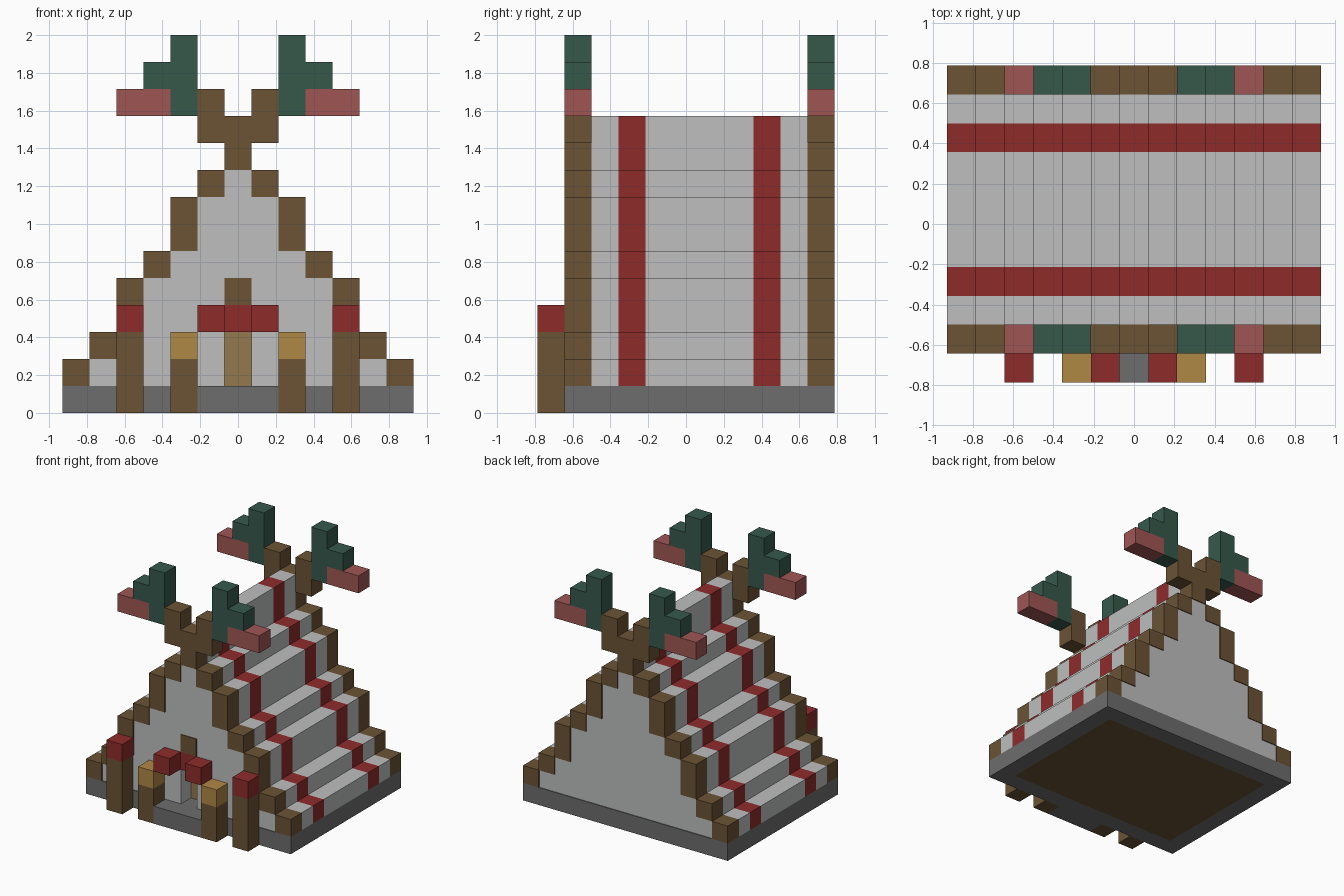
import bpy
import bmesh

if "Cube" in bpy.data.objects:
    bpy.data.objects.remove(bpy.data.objects["Cube"])

U = 1 / 7  # edge length of one block


def material(name, rgb):
    linear = [((c / 255 + 0.055) / 1.055) ** 2.4 for c in rgb]
    mat = bpy.data.materials.new(name)
    mat.use_nodes = True
    mat.diffuse_color = (*linear, 1)
    mat.node_tree.nodes["Principled BSDF"].inputs["Base Color"].default_value = (*linear, 1)
    return mat


wood = material("dark wood", (107, 83, 53))
tan = material("tan wood", (147, 120, 77))
gold = material("gold", (176, 136, 69))
stone = material("grey stone", (109, 109, 109))
white = material("off white", (189, 191, 190))
red = material("red", (143, 43, 43))
green = material("dark green", (54, 88, 75))
pink = material("dusty pink", (159, 86, 84))


def finish(name, bm, *mats):
    bmesh.ops.recalc_face_normals(bm, faces=bm.faces)
    mesh = bpy.data.meshes.new(name)
    bm.to_mesh(mesh)
    bm.free()
    for mat in mats:
        mesh.materials.append(mat)
    obj = bpy.data.objects.new(name, mesh)
    bpy.context.collection.objects.link(obj)
    return obj


def add_box(bm, x0, x1, y0, y1, z0, z1):
    """Add a box given by its limits in block units."""
    verts = bmesh.ops.create_cube(bm, size=1)["verts"]
    for v in verts:
        v.co.x = (x0 if v.co.x < 0 else x1) * U
        v.co.y = (y0 if v.co.y < 0 else y1) * U
        v.co.z = (z0 if v.co.z < 0 else z1) * U


def box(name, mat, *limits):
    bm = bmesh.new()
    add_box(bm, *limits)
    return finish(name, bm, mat)


def columns(name, mat, row, cells):
    """Block columns (x, bottom, top) in one row, mirrored left to right."""
    bm = bmesh.new()
    for x, z0, z1 in cells:
        for cx in {x, -x}:
            add_box(bm, cx - 0.5, cx + 0.5, row - 0.5, row + 0.5, z0, z1)
    return finish(name, bm, mat)


def stepped_outline(tops, door_top=None):
    """Stepped gable outline; tops run from the centre column outward."""
    half = []
    for i, top in enumerate(tops):
        if i:
            half.append((i - 0.5, top))
        half.append((i + 0.5, top))
    half.append((len(tops) - 0.5, 1))
    if door_top:
        half += [(0.5, 1), (0.5, door_top)]
    return half + [(-x, z) for x, z in reversed(half)]


def prism(bm, outline, y0, y1):
    verts = [bm.verts.new((x * U, y0 * U, z * U)) for x, z in outline]
    face = bm.faces.new(verts)
    new = bmesh.ops.extrude_face_region(bm, geom=[face])["geom"]
    for v in new:
        if isinstance(v, bmesh.types.BMVert):
            v.co.y = y1 * U


# Stone base with a wooden underside panel
bm = bmesh.new()
add_box(bm, -6.5, 6.5, -4.5, 5.5, 0, 1)
bm.normal_update()
underside = next(f for f in bm.faces if f.normal.z < -0.9)
bmesh.ops.inset_region(bm, faces=[underside], thickness=U, use_even_offset=True)
underside.material_index = 1
finish("base", bm, stone, wood)
box("doorstep", stone, -1.5, 1.5, -5.5, -4.5, 0, 1)

# Stepped roof, cut along its length so two bands can be red
bm = bmesh.new()
prism(bm, stepped_outline([11, 9, 8, 6, 5, 3, 2]), -3.5, 4.5)
bands = (-2, 3)
for band in bands:
    for edge in (band - 0.5, band + 0.5):
        bmesh.ops.bisect_plane(bm, geom=bm.verts[:] + bm.edges[:] + bm.faces[:],
                               plane_co=(0, edge * U, 0), plane_no=(0, 1, 0))
for f in bm.faces:
    y = f.calc_center_bounds().y / U
    f.material_index = int(any(abs(y - band) < 0.4 for band in bands))
finish("roof", bm, white, red)

# Gable walls, set back slightly inside their frames
inner = [9, 8, 6, 5, 3, 2]
for name, y0, y1, door in (("front_wall", -4.45, -3.5, 5), ("back_wall", 4.5, 5.45, None)):
    bm = bmesh.new()
    prism(bm, stepped_outline(inner, door), y0, y1)
    finish(name, bm, white)

# Timber gable frames with crossed tops, leaves and pink tips
frame = [(6, 1, 2), (5, 2, 3), (4, 3, 5), (3, 5, 6), (2, 6, 8), (1, 8, 9),
         (0, 9, 11), (1, 10, 12)]
for side, row in (("front", -4), ("back", 5)):
    columns(side + "_frame", wood, row, frame)
    columns(side + "_leaves", green, row, [(2, 11, 14), (3, 12, 13)])
    columns(side + "_tips", pink, row, [(3, 11, 12), (4, 11, 12)])

# Doorway: recessed door, lintel and the block above it
box("door", tan, -0.5, 0.5, -3.55, -3.5, 1, 3)
columns("door_lintel", red, -4, [(0, 3, 4)])
columns("door_keystone", wood, -4, [(0, 4, 5)])
columns("awning_blocks", red, -5, [(1, 3, 4)])

# Posts along the front
columns("outer_posts", wood, -5, [(4, 0, 3)])
columns("outer_post_caps", red, -5, [(4, 3, 4)])
columns("inner_posts", wood, -5, [(2, 0, 2)])
columns("inner_post_caps", gold, -5, [(2, 2, 3)])
